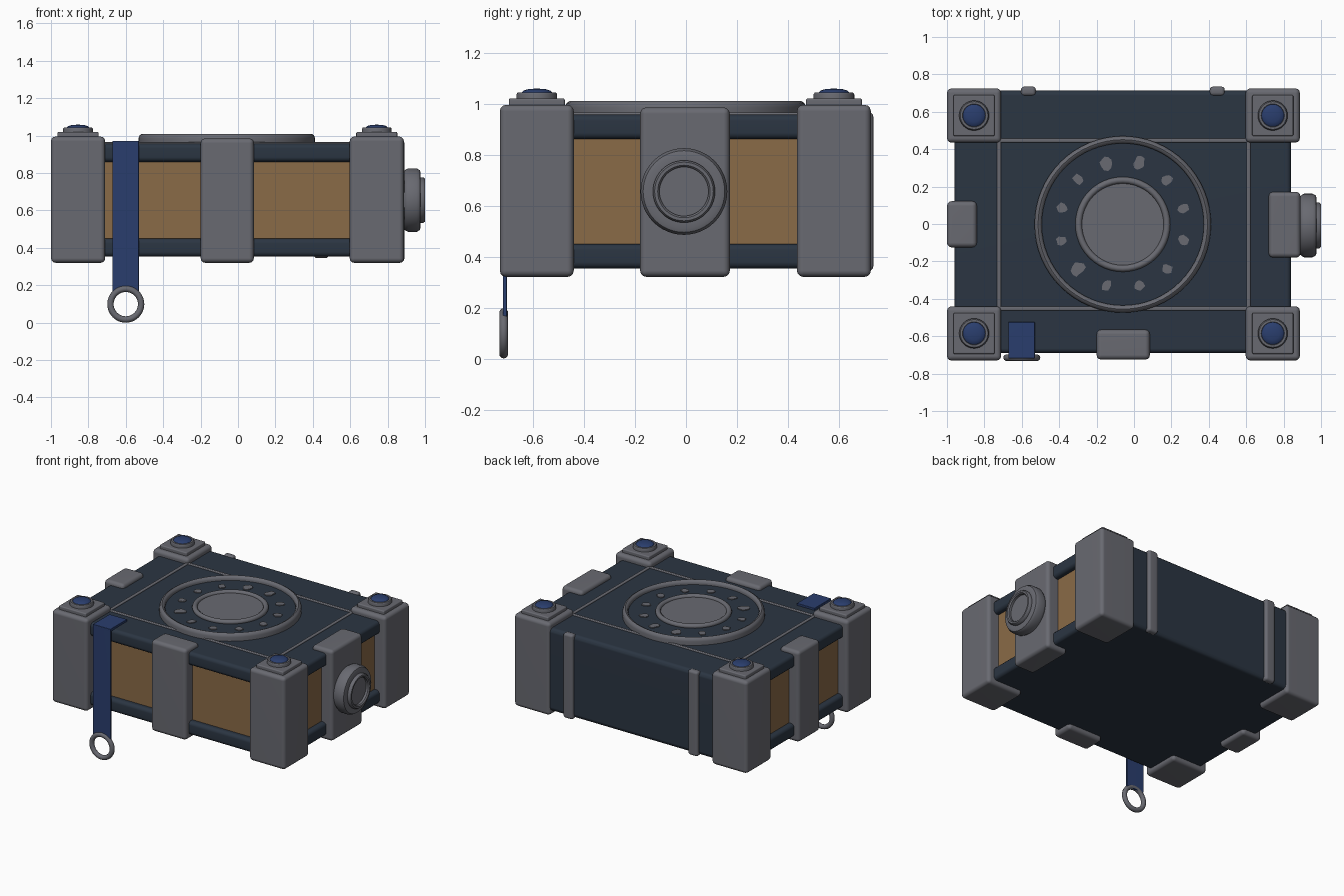
import bpy, bmesh, math, random
from mathutils import Matrix, Vector

if "Cube" in bpy.data.objects:
    bpy.data.objects.remove(bpy.data.objects["Cube"])

random.seed(4)


def material(name, rgb):
    m = bpy.data.materials.new(name)
    m.diffuse_color = (*rgb, 1)
    m.use_nodes = True
    m.node_tree.nodes["Principled BSDF"].inputs["Base Color"].default_value = m.diffuse_color
    return m


METAL = material("grey metal", (0.14, 0.143, 0.165))
LEATHER = material("dark navy leather", (0.024, 0.036, 0.055))
PAPER = material("brown paper", (0.255, 0.145, 0.063))
BLUE = material("blue", (0.023, 0.048, 0.155))


def finish(name, bm, mat):
    """Turn a bmesh into a smooth object with clean flat faces."""
    bmesh.ops.recalc_face_normals(bm, faces=bm.faces)
    me = bpy.data.meshes.new(name)
    bm.to_mesh(me)
    bm.free()
    me.materials.append(mat)
    ob = bpy.data.objects.new(name, me)
    bpy.context.collection.objects.link(ob)
    bpy.ops.object.select_all(action='DESELECT')
    ob.select_set(True)
    bpy.context.view_layer.objects.active = ob
    bpy.ops.object.shade_smooth_by_angle(angle=math.radians(40))
    ob.modifiers.new("weighted normals", 'WEIGHTED_NORMAL').keep_sharp = True
    return ob


def box(name, x, y, z, mat, bevel=0.025):
    """Rounded box from (min, max) ranges."""
    bm = bmesh.new()
    bmesh.ops.create_cube(bm, size=1)
    for v in bm.verts:
        v.co = [r[0] if c < 0 else r[1] for c, r in zip(v.co, (x, y, z))]
    if bevel:
        bmesh.ops.bevel(bm, geom=bm.edges[:], offset=bevel, segments=3,
                        profile=0.5, affect='EDGES')
    return finish(name, bm, mat)


def lathe(name, profile, mat, loc, axis='Z', steps=48, closed=False):
    """Spin (radius, height) points round an axis."""
    bm = bmesh.new()
    pts = [bm.verts.new((r, 0, h)) for r, h in profile]
    edges = [bm.edges.new(p) for p in zip(pts, pts[1:])]
    if closed:
        edges.append(bm.edges.new((pts[-1], pts[0])))
    bmesh.ops.spin(bm, geom=pts + edges, cent=(0, 0, 0), axis=(0, 0, 1),
                   angle=math.tau, steps=steps, use_merge=True)
    bmesh.ops.remove_doubles(bm, verts=bm.verts, dist=1e-5)
    turn = {'Z': Matrix(), 'X': Matrix.Rotation(math.pi / 2, 4, 'Y'),
            'Y': Matrix.Rotation(math.pi / 2, 4, 'X')}[axis]
    bm.transform(Matrix.Translation(loc) @ turn)
    return finish(name, bm, mat)


def torus(name, loc, major, minor, mat, axis='Z', squash=1.0):
    prof = [(major + minor * math.cos(a), squash * minor * math.sin(a))
            for a in [math.tau * i / 10 for i in range(10)]]
    return lathe(name, prof, mat, loc, axis, closed=True)


# Book body: two covers, rounded spine and page block
box("top_cover", (-0.96, 0.84), (-0.69, 0.712), (0.86, 0.957), LEATHER, 0.025)
box("bottom_cover", (-0.96, 0.84), (-0.69, 0.712), (0.353, 0.45), LEATHER, 0.025)
box("spine", (-0.96, 0.84), (0.62, 0.714), (0.354, 0.956), LEATHER, 0.03)
box("pages", (-0.92, 0.80), (-0.65, 0.63), (0.44, 0.87), PAPER, 0)

# Raised bands on the spine
for name, x in (("left", -0.565), ("right", 0.445)):
    box(name + "_spine_band", (x - 0.04, x + 0.04), (0.685, 0.735),
        (0.345, 0.965), METAL, 0.018)

# Metal corners, each with a stepped mount and blue stud
for sx, cx in (("left", -0.855), ("right", 0.742)):
    for sy, cy in (("front", -0.585), ("back", 0.58)):
        n = f"{sy}_{sx}_"
        box(n + "corner", (cx - 0.145, cx + 0.145), (cy - 0.145, cy + 0.145),
            (0.32, 0.995), METAL)
        box(n + "mount", (cx - 0.11, cx + 0.11), (cy - 0.11, cy + 0.11),
            (0.98, 1.02), METAL, 0.008)
        lathe(n + "stud_ring", [(0, 1.0), (0.08, 1.0), (0.08, 1.036), (0.074, 1.044),
                                (0.062, 1.044), (0.056, 1.03), (0, 1.03)],
              METAL, (cx, cy, 0), steps=32)
        lathe(n + "stud", [(0.06, 1.03), (0.06, 1.043), (0.052, 1.051),
                           (0.035, 1.056), (0, 1.059)], BLUE, (cx, cy, 0), steps=32)

# Clasps in the middle of the three open sides
box("front_clasp", (-0.2, 0.085), (-0.725, -0.565), (0.32, 0.985), METAL)
box("right_clasp", (0.72, 0.89), (-0.18, 0.172), (0.32, 0.985), METAL)
box("left_clasp", (-1.0, -0.84), (-0.125, 0.122), (0.32, 0.985), METAL)

# Round knob on the right clasp
lathe("side_knob", [(0, 0.87), (0.14, 0.87), (0.162, 0.895), (0.17, 0.91), (0.17, 0.955),
                    (0.16, 0.972), (0.145, 0.977), (0.122, 0.977), (0.122, 0.99),
                    (0.115, 1.0), (0.103, 1.0), (0.096, 0.992), (0.096, 0.975),
                    (0, 0.975)], METAL, (0, -0.008, 0.655), 'X')

# Thin metal frame lines on the top cover
for name, x in (("left", -0.722), ("right", 0.612)):
    box(name + "_frame_line", (x - 0.011, x + 0.011), (-0.46, 0.455),
        (0.945, 0.965), METAL, 0.006)
for name, y in (("front", -0.452), ("back", 0.447)):
    box(name + "_frame_line", (-0.722, 0.612), (y - 0.011, y + 0.011),
        (0.945, 0.965), METAL, 0.006)

# Round emblem: dark dish, two metal rings and a central plate
E = (-0.06, -0.002, 0)
lathe("emblem_dish", [(0, 0.95), (0.45, 0.95), (0.45, 0.98), (0, 0.98)], LEATHER, E, steps=64)
lathe("emblem_outer_ring", [(0.472, 0.95), (0.472, 0.985), (0.466, 1.002), (0.453, 1.01),
                            (0.44, 1.004), (0.433, 0.99), (0.433, 0.96)],
      METAL, E, steps=64, closed=True)
torus("emblem_inner_ring", (E[0], E[1], 0.987), 0.236, 0.018, METAL)
lathe("emblem_plate", [(0.23, 0.97), (0.23, 0.988), (0, 0.988)], METAL, E)

# Twelve irregular flakes around the emblem
bm = bmesh.new()
for k in range(12):
    a = math.radians(15 + 30 * k)
    c = Vector((E[0] + 0.338 * math.cos(a), E[1] + 0.338 * math.sin(a), 0.986))
    size = random.uniform(0.03, 0.04)
    ring = []
    for i in range(10):
        t = math.tau * i / 10
        r = size * random.uniform(0.75, 1.15)
        u, w = r * math.cos(t), 0.85 * r * math.sin(t)
        ring.append(bm.verts.new(c + Vector((u * math.cos(a) - w * math.sin(a),
                                             u * math.sin(a) + w * math.cos(a), 0))))
    face = bm.faces.new(ring)
    ext = bmesh.ops.extrude_face_region(bm, geom=[face])["geom"]
    bmesh.ops.translate(bm, vec=(0, 0, -0.008),
                        verts=[g for g in ext if isinstance(g, bmesh.types.BMVert)])
finish("emblem_flakes", bm, METAL)

# Blue bookmark strap folded over the front edge, with a ring at its end
box("strap_top", (-0.672, -0.53), (-0.718, -0.525), (0.953, 0.972), BLUE, 0.003)
box("strap_drop", (-0.672, -0.53), (-0.718, -0.702), (0.165, 0.971), BLUE, 0.003)
torus("strap_ring", (-0.6, -0.715, 0.099), 0.082, 0.017, METAL, 'Y')
